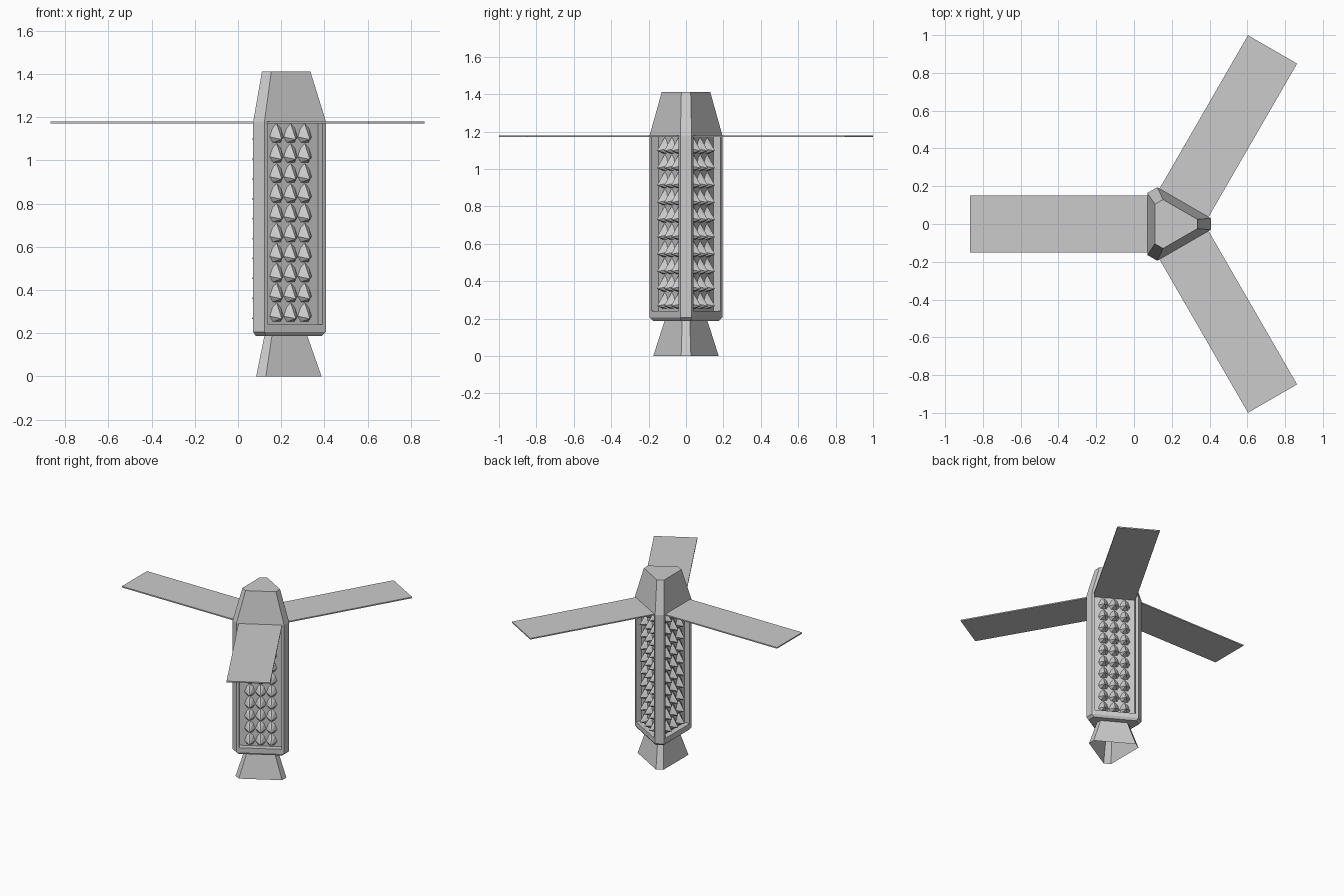
import bpy, bmesh, math
from mathutils import Vector

if "Cube" in bpy.data.objects:
    bpy.data.objects.remove(bpy.data.objects["Cube"])

CX = 0.2            # x of the body's axis
A, W = 0.207, 0.03  # corner distance and half chamfer width of the main section
FACE = A / 2 + W * 0.866
HALF = A * 0.866 - W / 2


def make(name, bm):
    bmesh.ops.remove_doubles(bm, verts=bm.verts, dist=1e-5)
    bmesh.ops.recalc_face_normals(bm, faces=bm.faces)
    me = bpy.data.meshes.new(name)
    bm.to_mesh(me)
    bm.free()
    ob = bpy.data.objects.new(name, me)
    bpy.context.collection.objects.link(ob)
    return ob


def ring(bm, a, w, z):
    # triangle with cut corners
    vs = []
    for k in range(3):
        t = math.radians(120 * k)
        for s in (-w, w):
            vs.append(bm.verts.new((CX + a * math.cos(t) - s * math.sin(t),
                                    a * math.sin(t) + s * math.cos(t), z)))
    return vs


def bridge(bm, r1, r2, skip=()):
    n = len(r1)
    for i in range(n):
        if i not in skip:
            bm.faces.new((r1[i], r1[(i + 1) % n], r2[(i + 1) % n], r2[i]))


def side_point(k, u, d, z):
    # u along the side, d out from the axis
    t = math.radians(180 + 120 * k)
    return Vector((CX + d * math.cos(t) - u * math.sin(t),
                   d * math.sin(t) + u * math.cos(t), z))


def rect(bm, k, u, d, z0, z1):
    return [bm.verts.new(side_point(k, x, d, z))
            for x, z in ((-u, z0), (u, z0), (u, z1), (-u, z1))]


# main body with tapered top and three recessed windows
Z0, Z1 = 0.205, 1.18
FLOOR = FACE - 0.042
bm = bmesh.new()
r = [ring(bm, 0.189, 0.027, 0.188), ring(bm, A, W, Z0),
     ring(bm, A, W, Z1), ring(bm, 0.135, 0.025, 1.412)]
bridge(bm, r[0], r[1])
bridge(bm, r[1], r[2], skip=(1, 3, 5))
bridge(bm, r[2], r[3])
bm.faces.new(r[0])
bm.faces.new(r[3])
for k in range(3):
    outer = rect(bm, k, HALF, FACE, Z0, Z1)
    inner = rect(bm, k, 0.145, FACE, 0.24, 1.172)
    floor = rect(bm, k, 0.145, FLOOR, 0.24, 1.172)
    bridge(bm, outer, inner)
    bridge(bm, inner, floor)
    bm.faces.new(floor)
make("body", bm)

# open flared nozzle
bm = bmesh.new()
bridge(bm, ring(bm, 0.187, 0.026, 0), ring(bm, 0.12, 0.02, 0.19))
make("nozzle", bm)

# rows of faceted drop-shaped studs in the windows
ROWS, STEP, COL = 10, 0.0922, 0.075
outline = ((0, 0.092), (-0.022, 0.07), (-0.037, 0.03), (-0.02, 0.004),
           (0.02, 0.004), (0.037, 0.03), (0.022, 0.07))
bm = bmesh.new()
for k in range(3):
    for i in range(ROWS):
        for j in (-1, 0, 1):
            z = 0.249 + i * STEP
            base = [bm.verts.new(side_point(k, j * COL + u, FLOOR, z + h))
                    for u, h in outline]
            tip = bm.verts.new(side_point(k, j * COL, FACE + 0.006, z + 0.018))
            for a, b in zip(base, base[1:] + base[:1]):
                bm.faces.new((a, b, tip))
make("window_studs", bm)

# three long flat panels
for k in range(3):
    bm = bmesh.new()
    loops = [[bm.verts.new(side_point(k, u, d, z))
              for u, d in ((-0.15, FACE - 0.005), (0.15, FACE - 0.005),
                           (0.15, 1.067), (-0.15, 1.067))]
             for z in (1.171, 1.18)]
    bridge(bm, *loops)
    for l in loops:
        bm.faces.new(l)
    make(f"panel_{k + 1}", bm)
